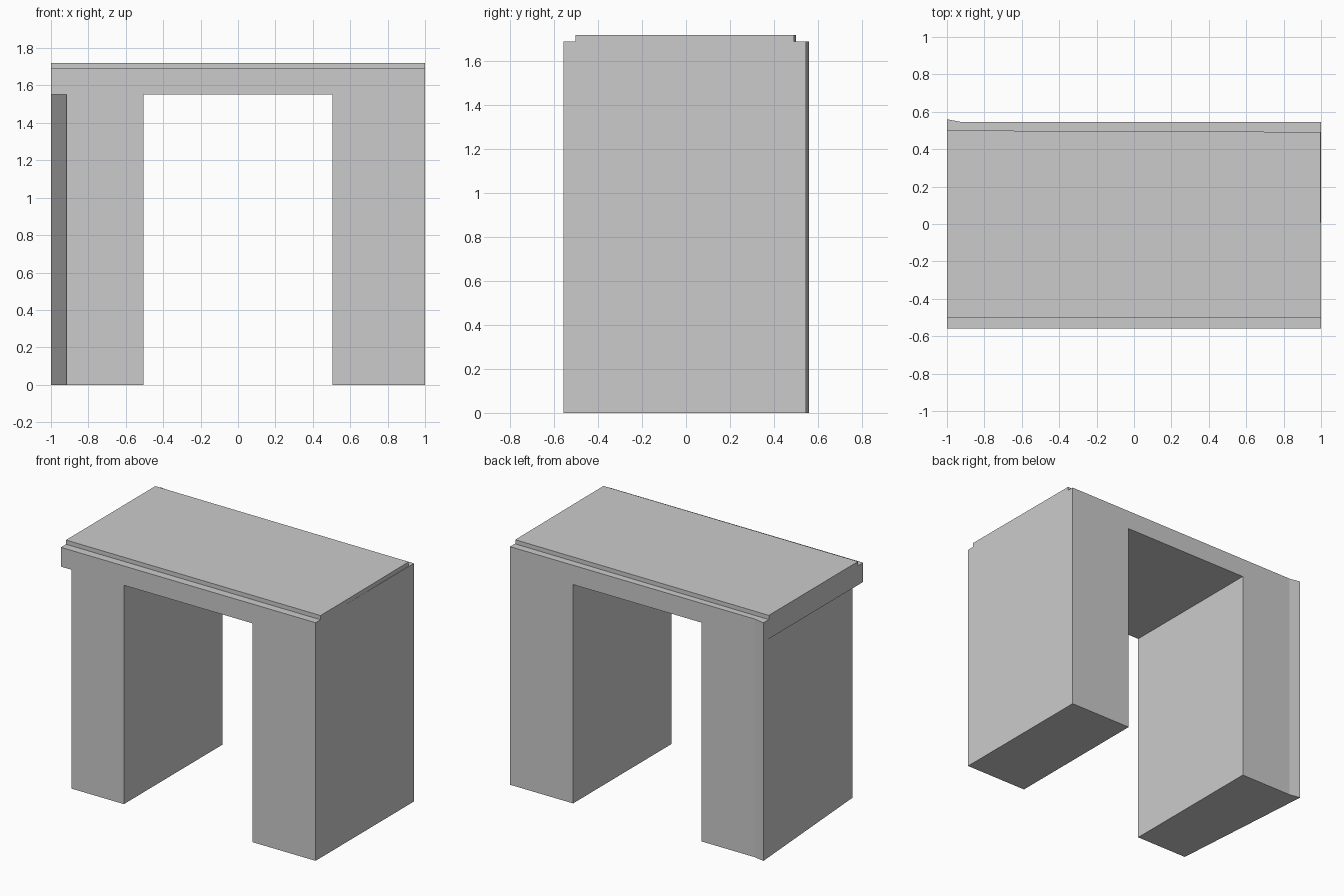
import bpy
import bmesh

if "Cube" in bpy.data.objects:
    bpy.data.objects.remove(bpy.data.objects["Cube"])


def prism(name, outline, z0, z1):
    """Extrude a plan outline (x, y) from z0 up to z1."""
    bm = bmesh.new()
    base = bm.faces.new([bm.verts.new((x, y, z0)) for x, y in outline])
    out = bmesh.ops.extrude_face_region(bm, geom=[base])
    for v in out["geom"]:
        if isinstance(v, bmesh.types.BMVert):
            v.co.z = z1
    bmesh.ops.recalc_face_normals(bm, faces=bm.faces[:])
    mesh = bpy.data.meshes.new(name)
    bm.to_mesh(mesh)
    bm.free()
    obj = bpy.data.objects.new(name, mesh)
    bpy.context.collection.objects.link(obj)
    return obj


def carve(target, outline, z0, z1):
    """Cut a prism out of the target and discard the cutter."""
    cutter = prism("cutter", outline, z0, z1)
    cutter.hide_render = True
    mod = target.modifiers.new("carve", "BOOLEAN")
    mod.operation = "DIFFERENCE"
    mod.solver = "EXACT"
    mod.object = cutter
    bpy.context.view_layer.objects.active = target
    bpy.ops.object.modifier_apply(modifier=mod.name)
    bpy.data.objects.remove(cutter)


TOP, STEP, SOFFIT = 1.72, 1.69, 1.553

# Solid block with the small flare at the back left corner
arch = prism("stone_arch", [(-1, -0.558), (1, -0.558), (1, 0.545),
                            (-0.92, 0.545), (-1, 0.56)], 0, TOP)

# Doorway between the two legs
carve(arch, [(-0.505, -1), (0.505, -1), (0.505, 1), (-0.505, 1)], -1, SOFFIT)

# Left leg's slanted outer face, leaving the lintel overhanging
carve(arch, [(-1.2, -0.7), (-0.907, -0.7), (-1.01, 0.7), (-1.2, 0.7)], -1, SOFFIT)

# Rebates along the front and back of the raised top
carve(arch, [(-1.5, -1), (1.5, -1), (1.5, -0.504), (-1.5, -0.5)], STEP, 2)
carve(arch, [(-1.5, 0.502), (1.5, 0.49), (1.5, 1), (-1.5, 1)], STEP, 2)

# Thin sliver off the right end of the raised top
carve(arch, [(1.002, -0.7), (1.5, -0.7), (1.5, 0.7), (0.995, 0.7)], STEP, 2)
